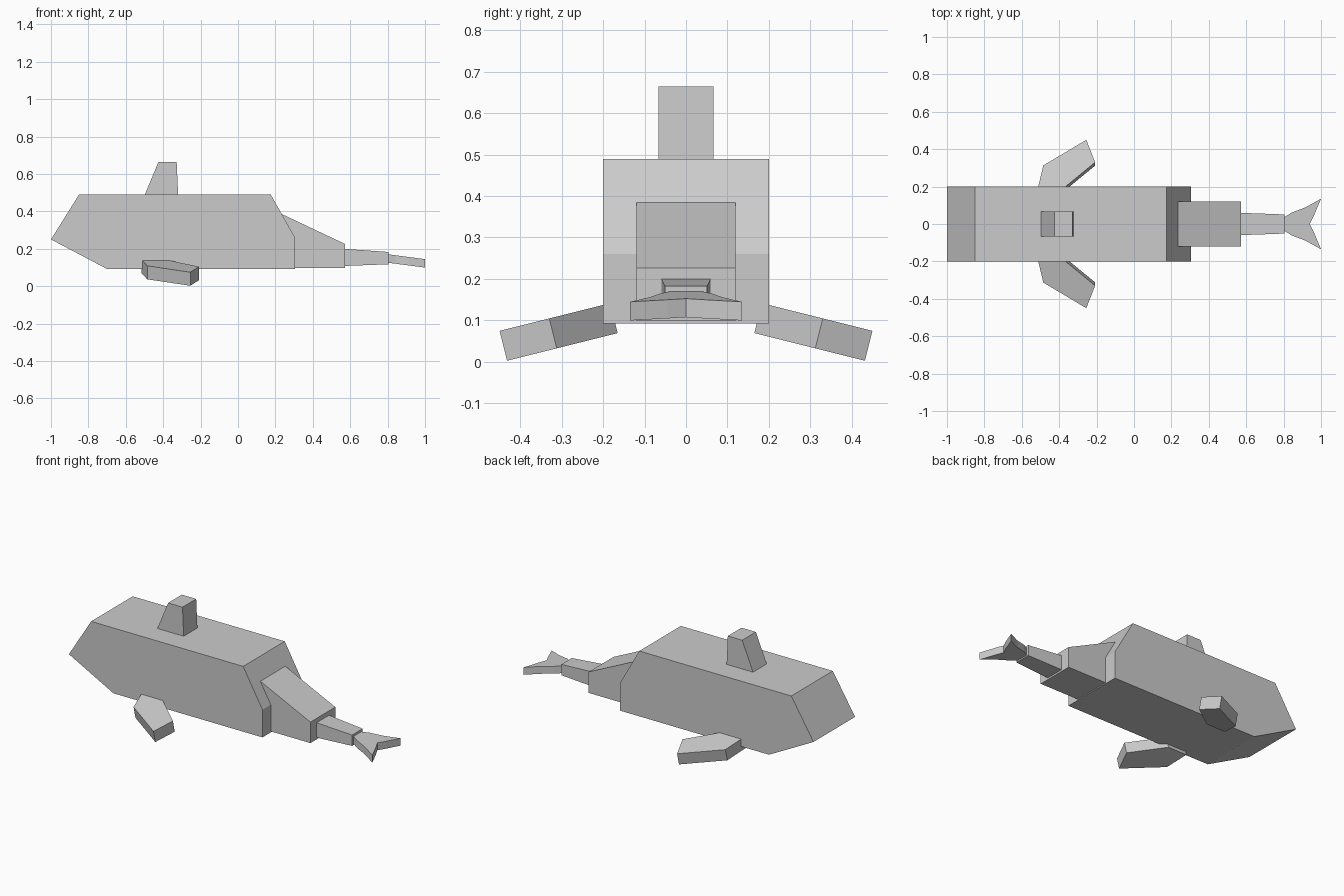
import bpy
import bmesh
from mathutils import Vector

if "Cube" in bpy.data.objects:
    bpy.data.objects.remove(bpy.data.objects["Cube"])


def prism(name, outline, offset):
    """Solid made by sweeping a 3D outline along an offset vector."""
    bm = bmesh.new()
    face = bm.faces.new([bm.verts.new(p) for p in outline])
    new = bmesh.ops.extrude_face_region(bm, geom=[face], use_keep_orig=True)["geom"]
    bmesh.ops.translate(bm, vec=Vector(offset),
                        verts=[g for g in new if isinstance(g, bmesh.types.BMVert)])
    bmesh.ops.recalc_face_normals(bm, faces=bm.faces)
    mesh = bpy.data.meshes.new(name)
    bm.to_mesh(mesh)
    bm.free()
    obj = bpy.data.objects.new(name, mesh)
    bpy.context.collection.objects.link(obj)
    return obj


def side_prism(name, profile, half_width):
    """Side profile (x, z) given a width across y."""
    return prism(name, [(x, -half_width, z) for x, z in profile],
                 (0, 2 * half_width, 0))


# Body, dorsal fin and tail parts from side profiles
side_prism("body", [(-1, 0.25), (-0.85, 0.49), (0.175, 0.49),
                    (0.305, 0.26), (0.305, 0.092), (-0.70, 0.092)], 0.2)
side_prism("dorsal_fin", [(-0.5, 0.485), (-0.425, 0.665),
                          (-0.328, 0.665), (-0.32, 0.485)], 0.066)
side_prism("tail_base", [(0.235, 0.385), (0.572, 0.226),
                         (0.572, 0.098), (0.235, 0.098)], 0.12)
stem = side_prism("tail_stem", [(0.56, 0.2), (0.805, 0.183),
                                (0.805, 0.117), (0.56, 0.108)], 0.06)
for v in stem.data.vertices:
    if v.co.x > 0.7:
        v.co.y *= 0.85

# Tail fluke: mirrored plan outline on a slope
half = [(0.8, 0.034), (0.845, 0.062), (0.915, 0.088), (1.0, 0.135), (0.962, 0.045)]
plan = half + [(0.94, 0)] + [(x, -y) for x, y in reversed(half)]
prism("tail_fluke", [(x, y, 0.17 - 0.13 * (x - 0.805)) for x, y in plan],
      (0, 0, -0.045))

# Side flippers: drooping slabs, mirrored left and right
flipper = [(-0.516, 0.183), (-0.485, 0.313), (-0.255, 0.45),
           (-0.208, 0.33), (-0.387, 0.183)]
for name, s in (("flipper_right", -1), ("flipper_left", 1)):
    prism(name, [(x, s * y, 0.137 - 0.25 * (y - 0.2)) for x, y in flipper],
          (0, -0.018 * s, -0.072))
